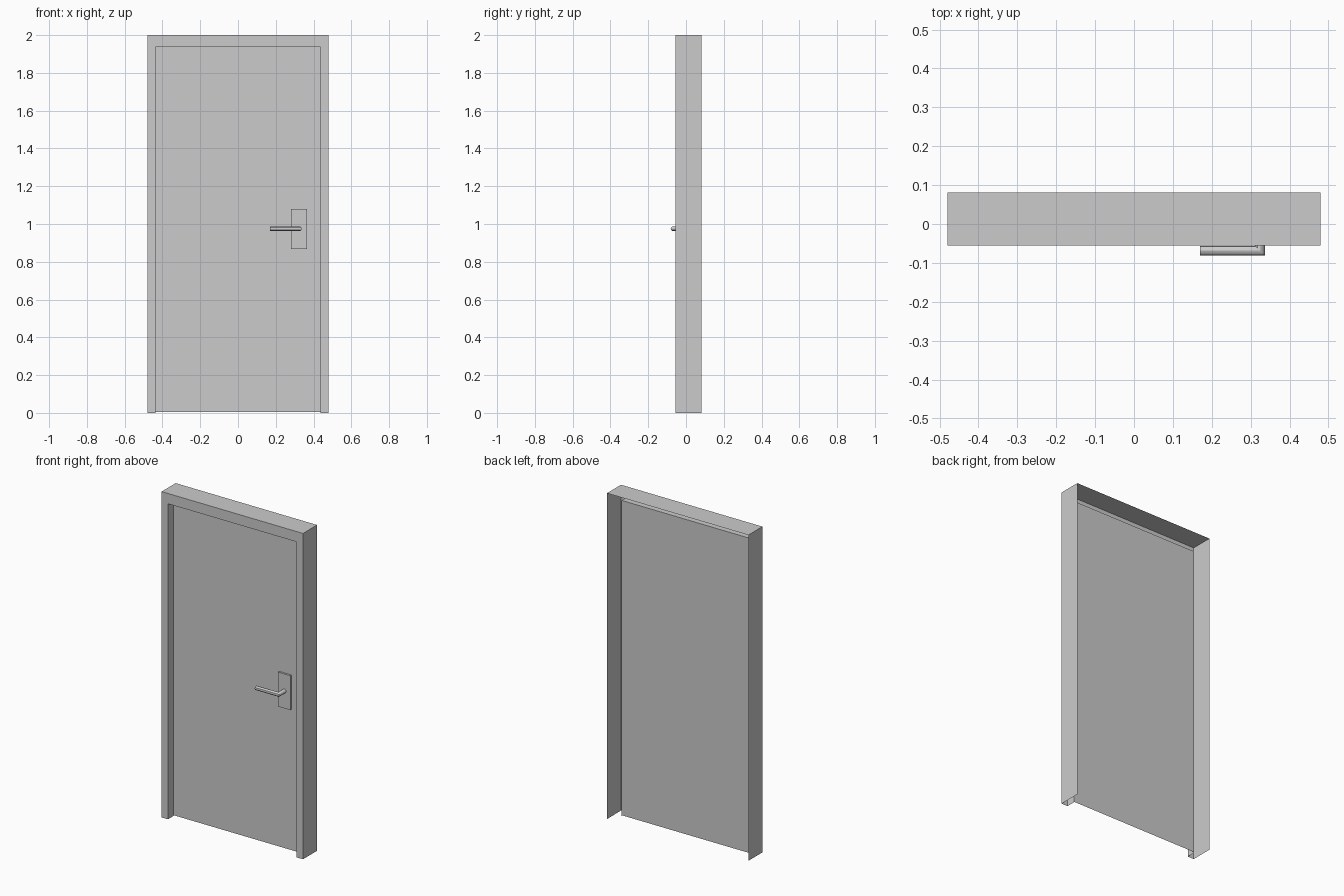
import bpy, bmesh
from math import cos, sin, tau

if "Cube" in bpy.data.objects:
    bpy.data.objects.remove(bpy.data.objects["Cube"])


def make_object(name, bm):
    bmesh.ops.recalc_face_normals(bm, faces=bm.faces)
    mesh = bpy.data.meshes.new(name)
    bm.to_mesh(mesh)
    bm.free()
    obj = bpy.data.objects.new(name, mesh)
    bpy.context.collection.objects.link(obj)
    return obj


def bridge_rows(name, rows, closed=False, caps=False):
    """Skin a list of equally long point rows with quads."""
    bm = bmesh.new()
    grid = [[bm.verts.new(p) for p in row] for row in rows]
    n = len(rows[0])
    for a, b in zip(grid, grid[1:]):
        for i in range(n if closed else n - 1):
            j = (i + 1) % n
            bm.faces.new((a[i], a[j], b[j], b[i]))
    if caps:
        bm.faces.new(grid[0])
        bm.faces.new(grid[-1])
    return make_object(name, bm)


HALF_W, HEIGHT = 0.48, 2.0
FRONT, BACK, DOOR_Y = -0.055, 0.081, 0.0
SIDE, HEAD = 0.043, 0.0635

# Sheet-metal frame: outer wall, front face and return, open at the back
profile = [(0, BACK), (0, FRONT), (1, FRONT), (1, DOOR_Y)]
rows = []
for t, y in profile:
    x, z = HALF_W - SIDE * t, HEIGHT - HEAD * t
    rows.append([(-x, y, 0), (-x, y, z), (x, y, z), (x, y, 0)])
bridge_rows("door_frame", rows)

# Door leaf: a single sheet at the end of the frame return
x, z = HALF_W - SIDE, HEIGHT - HEAD
bridge_rows("door_leaf", [[(-x, DOOR_Y, 0.004), (x, DOOR_Y, 0.004)],
                          [(-x, DOOR_Y, z), (x, DOOR_Y, z)]])

# Handle backplate
x0, x1, z0, z1, plate_y = 0.28, 0.365, 0.868, 1.079, -0.012
outline = [(x0, z0), (x1, z0), (x1, z1), (x0, z1)]
bridge_rows("handle_plate", [[(x, y, z) for x, z in outline] for y in (DOOR_Y, plate_y)],
            closed=True, caps=True)

# Lever: round bar with a mitred corner
r, cx, cy, cz, tip, sides = 0.0125, 0.324, -0.0685, 0.975, 0.17, 12
ring = [(r * cos(tau * i / sides), r * sin(tau * i / sides)) for i in range(sides)]
lever = bridge_rows("handle_lever", [
    [(cx + c, plate_y, cz + s) for c, s in ring],
    [(cx + c, cy - c, cz + s) for c, s in ring],
    [(tip, cy - c, cz + s) for c, s in ring]], closed=True, caps=True)
bpy.context.view_layer.objects.active = lever
lever.select_set(True)
bpy.ops.object.shade_smooth_by_angle()
